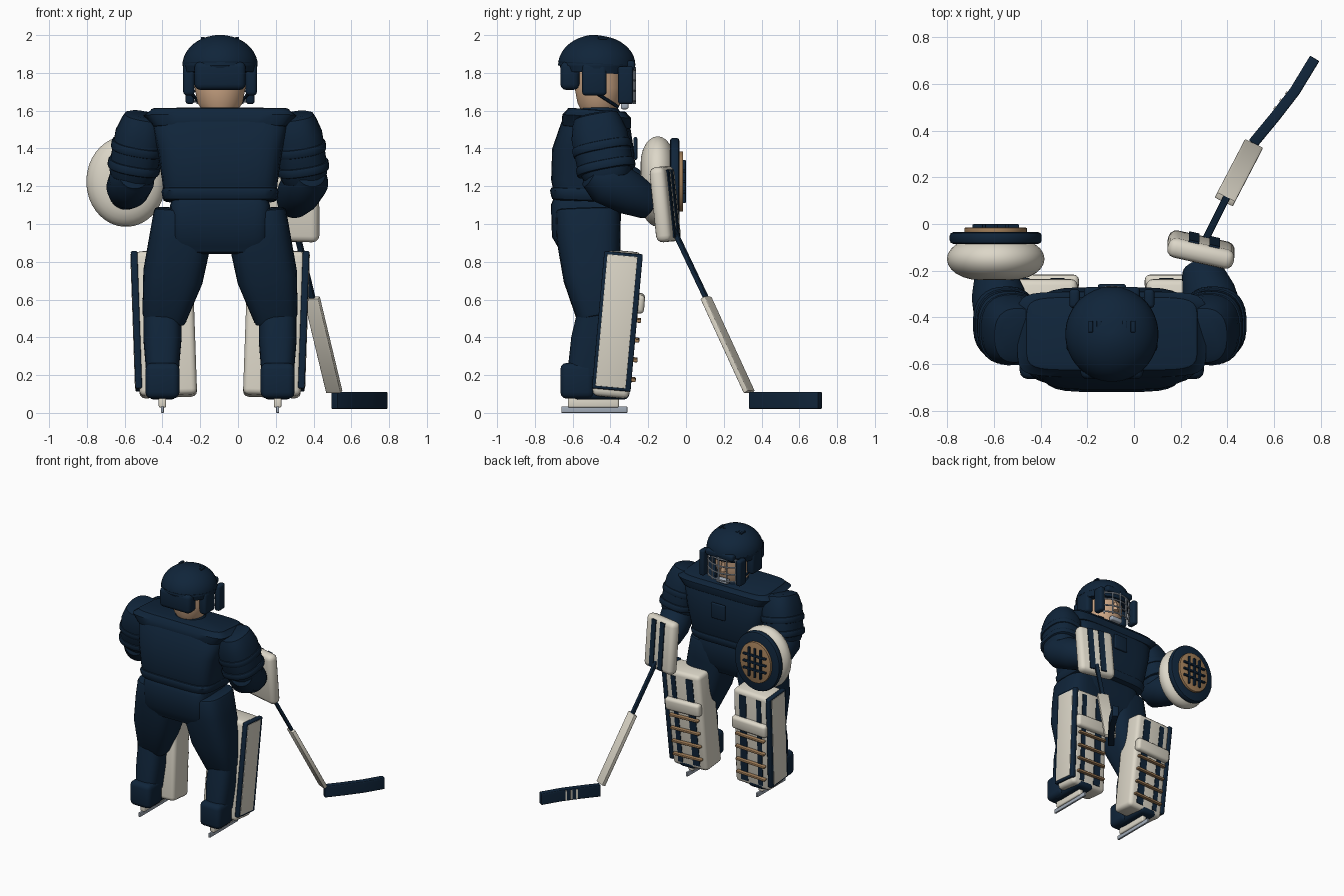
import bpy, bmesh, math
from mathutils import Vector, Matrix, Euler

if "Cube" in bpy.data.objects:
    bpy.data.objects.remove(bpy.data.objects["Cube"])


def material(name, rgb):
    m = bpy.data.materials.new(name)
    m.use_nodes = True
    m.diffuse_color = (*rgb, 1)
    m.node_tree.nodes["Principled BSDF"].inputs["Base Color"].default_value = (*rgb, 1)
    return m


NAVY = material("navy", (0.005, 0.018, 0.042))
CREAM = material("cream", (0.72, 0.68, 0.58))
SKIN = material("skin", (0.62, 0.39, 0.24))
TAN = material("tan leather", (0.36, 0.21, 0.10))
STEEL = material("steel", (0.36, 0.41, 0.48))
CX = -0.095  # middle of the body


def finish(bm, name, mat, matrix=Matrix()):
    bmesh.ops.recalc_face_normals(bm, faces=bm.faces)
    me = bpy.data.meshes.new(name)
    bm.to_mesh(me)
    bm.free()
    me.materials.append(mat)
    ob = bpy.data.objects.new(name, me)
    bpy.context.collection.objects.link(ob)
    ob.matrix_world = matrix
    bpy.ops.object.select_all(action="DESELECT")
    ob.select_set(True)
    bpy.context.view_layer.objects.active = ob
    bpy.ops.object.shade_smooth_by_angle(angle=math.radians(40))
    return ob


def box(name, mat, pos, size, bevel=0.0, rot=(0, 0, 0), frame=Matrix()):
    bm = bmesh.new()
    bmesh.ops.create_cube(bm, size=1, matrix=Matrix.Diagonal((*size, 1)))
    if bevel:
        bmesh.ops.bevel(bm, geom=bm.edges[:], offset=bevel, segments=3,
                        profile=0.5, affect="EDGES")
    return finish(bm, name, mat, frame @ Matrix.LocRotScale(Vector(pos), Euler(rot), None))


def loft(name, mat, rings, power=2, ref=(1, 0, 0), n=28, soft=0.0):
    """Skin superellipse rings (point, half width, half depth) along a path."""
    rings = [(Vector(p), a, b) for p, a, b in rings]
    if soft:  # rounded ends
        for i, j in ((0, 1), (-1, -2)):
            p, a, b = rings[i]
            d = (rings[j][0] - p).normalized()
            extra = [(p, a - soft, b - soft),
                     (p + d * soft * 0.3, a - soft * 0.3, b - soft * 0.3),
                     (p + d * soft, a, b)]
            rings = extra + rings[1:] if i == 0 else rings[:-1] + extra[::-1]
    bm = bmesh.new()
    loops = []
    for i, (p, a, b) in enumerate(rings):
        t = (rings[min(i + 1, len(rings) - 1)][0] - rings[max(i - 1, 0)][0]).normalized()
        side = Vector(ref)
        side = (side - t * side.dot(t)).normalized()
        other = t.cross(side)
        loop = []
        for k in range(n):
            c, s = (f(math.tau * (k + 0.5) / n) for f in (math.cos, math.sin))
            u = math.copysign(abs(c) ** (2 / power), c)
            v = math.copysign(abs(s) ** (2 / power), s)
            loop.append(bm.verts.new(p + side * a * u + other * b * v))
        loops.append(loop)
    for l0, l1 in zip(loops, loops[1:]):
        for k in range(n):
            bm.faces.new((l0[k], l0[(k + 1) % n], l1[(k + 1) % n], l1[k]))
    bm.faces.new(loops[0])
    bm.faces.new(loops[-1])
    return finish(bm, name, mat)


def column(name, mat, levels, x=CX, **kw):
    """Vertical loft from (z, half width, back y, front y) levels."""
    return loft(name, mat, [((x, (b + f) / 2, z), w, (f - b) / 2) for z, w, b, f in levels], **kw)


def rod(name, mat, points, r, n=8):
    return loft(name, mat, [(p, r, r) for p in points], n=n, ref=(0.3, 0.2, 1))


# Torso, shoulder yoke, hem and pelvis
column("torso", NAVY, [(1.13, 0.30, -0.70, -0.31), (1.22, 0.305, -0.715, -0.29),
                       (1.38, 0.33, -0.71, -0.27), (1.54, 0.36, -0.66, -0.29)],
       power=5, soft=0.02)
column("hem_band", NAVY, [(1.12, 0.305, -0.715, -0.30), (1.19, 0.31, -0.72, -0.29)],
       power=5, soft=0.02)
column("shoulder_yoke", NAVY, [(1.51, 0.36, -0.66, -0.29), (1.57, 0.405, -0.655, -0.29),
                               (1.605, 0.37, -0.63, -0.31)], power=7, soft=0.012)
column("collar", NAVY, [(1.57, 0.13, -0.58, -0.34), (1.625, 0.105, -0.56, -0.36)], soft=0.012)
column("pelvis", NAVY, [(0.84, 0.25, -0.68, -0.38), (0.93, 0.26, -0.71, -0.35),
                        (1.14, 0.265, -0.715, -0.34)], power=6, soft=0.04)
box("chest_plate", NAVY, (CX, -0.268, 1.40), (0.12, 0.02, 0.12), 0.008)

# Head and helmet
column("head", SKIN, [(1.59, 0.085, -0.55, -0.37), (1.64, 0.12, -0.575, -0.345),
                      (1.72, 0.135, -0.59, -0.33), (1.87, 0.135, -0.59, -0.33)])
column("nose", SKIN, [(1.70, 0.022, -0.35, -0.30), (1.77, 0.012, -0.35, -0.315)], n=10)
column("helmet_dome", NAVY, [(1.84 + 0.16 * math.sin(a), 0.2 * math.cos(a),
                              -0.47 - 0.208 * math.cos(a), -0.47 + 0.203 * math.cos(a))
                             for a in [i * math.pi / 20.5 for i in range(11)]], n=40)
column("helmet_rim", NAVY, [(1.80, 0.192, -0.66, -0.29), (1.85, 0.2, -0.678, -0.267)], n=40)
box("neck_guard", NAVY, (CX, -0.615, 1.785), (0.27, 0.10, 0.15), 0.03)
box("brow_pad", NAVY, (CX, -0.31, 1.84), (0.24, 0.08, 0.05), 0.015)
box("chin_cup", STEEL, (CX, -0.325, 1.625), (0.10, 0.04, 0.035), 0.01)
for s, side in ((-1, "right"), (1, "left")):
    box(f"{side}_ear_guard", NAVY, (CX + s * 0.165, -0.485, 1.765), (0.06, 0.13, 0.17), 0.02)
    box(f"{side}_cage_mount", NAVY, (CX + s * 0.16, -0.32, 1.735), (0.045, 0.08, 0.2), 0.015)
    rod(f"{side}_chin_strap", NAVY, [(CX + s * 0.15, -0.47, 1.69), (CX + s * 0.09, -0.36, 1.62)], 0.009)
    for dx in (-0.018, 0.018):
        box(f"{side}_helmet_vent", NAVY, (CX + s * 0.073 + dx, -0.44, 1.984), (0.02, 0.05, 0.012), 0.003)


def cage_point(angle, z):
    return (CX + 0.185 * math.sin(angle), -0.46 + 0.19 * math.cos(angle), z)


for i in range(4):
    rod("cage_crossbar", STEEL, [cage_point(-0.95 + 0.19 * k, 1.65 + 0.055 * i) for k in range(11)], 0.006)
for i in range(5):
    a = -0.7 + 0.35 * i
    rod("cage_upright", STEEL, [cage_point(a, 1.635), cage_point(a, 1.83)], 0.006)

# Legs, skates and leg pads
for s, side in ((-1, "right"), (1, "left")):
    lx = CX + s * 0.305
    loft(f"{side}_trouser_leg", NAVY,
         [((CX + s * 0.20, -0.52, 1.08), 0.15, 0.17), ((CX + s * 0.21, -0.515, 0.92), 0.165, 0.17),
          ((CX + s * 0.25, -0.50, 0.72), 0.16, 0.15), ((CX + s * 0.30, -0.46, 0.49), 0.118, 0.115)],
         power=3.2, soft=0.02)
    box(f"{side}_hip_guard", NAVY, (CX + s * 0.325, -0.53, 0.86), (0.07, 0.19, 0.33), 0.025, (0.05, -s * 0.07, 0))
    loft(f"{side}_calf", NAVY, [((lx, -0.46, 0.55), 0.10, 0.11), ((lx, -0.49, 0.38), 0.10, 0.12),
                                ((lx, -0.53, 0.2), 0.085, 0.10)], power=3)
    box(f"{side}_boot", NAVY, (lx, -0.575, 0.17), (0.18, 0.18, 0.19), 0.035)
    box(f"{side}_boot_toe", NAVY, (lx, -0.45, 0.115), (0.15, 0.3, 0.09), 0.03)
    box(f"{side}_blade_holder", CREAM, (lx, -0.49, 0.055), (0.04, 0.27, 0.055), 0.01)
    box(f"{side}_skate_blade", STEEL, (lx, -0.485, 0.017), (0.016, 0.35, 0.034), 0.004)

    pad = Matrix.LocRotScale(Vector((CX + s * 0.297, -0.365, 0.47)), Euler((-0.09, s * 0.035, 0)), None)
    box(f"{side}_leg_pad", CREAM, (-s * 0.01, 0, 0), (0.305, 0.195, 0.77), 0.03, frame=pad)
    box(f"{side}_pad_outer_edge", NAVY, (s * 0.145, 0, 0.02), (0.035, 0.205, 0.73), 0.008, frame=pad)
    box(f"{side}_pad_outer_panel", CREAM, (s * 0.161, -0.005, 0.02), (0.009, 0.16, 0.70), 0.002, frame=pad)
    box(f"{side}_pad_face_stripe", NAVY, (-s * 0.075, 0.097, 0), (0.06, 0.009, 0.70), frame=pad)
    box(f"{side}_pad_face_stripe", NAVY, (s * 0.065, 0.097, 0), (0.04, 0.009, 0.70), frame=pad)
    box(f"{side}_knee_roll", CREAM, (-s * 0.01, 0.105, 0.12), (0.30, 0.06, 0.10), 0.022, frame=pad)
    for i in range(4):
        box(f"{side}_pad_strap", TAN, (-s * 0.01, 0.11, 0.03 - 0.105 * i), (0.25, 0.03, 0.018), 0.005, frame=pad)


# Arms: upper sleeve, elbow bands and forearm
def arm(side, shoulder, elbow, hand):
    a, e, h = map(Vector, (shoulder, elbow, hand))
    loft(f"{side}_upper_arm", NAVY, [(a, 0.11, 0.13), (a.lerp(e, 0.3), 0.13, 0.15),
                                     (a.lerp(e, 0.7), 0.13, 0.15), (e, 0.125, 0.13)], soft=0.04, power=2.5)
    loft(f"{side}_forearm", NAVY, [(e.lerp(h, -0.45), 0.09, 0.09), (e.lerp(h, -0.1), 0.12, 0.125),
                                   (e.lerp(h, 0.5), 0.115, 0.115), (h, 0.09, 0.09)], soft=0.03)
    for t in (0.5, 0.78):
        m = a.lerp(e, t)
        d = (e - a).normalized() * 0.025
        loft(f"{side}_sleeve_band", NAVY, [(m - d, 0.14, 0.158), (m + d, 0.14, 0.158)], soft=0.012, power=2.5)


arm("right", (-0.50, -0.48, 1.58), (-0.565, -0.41, 1.23), (-0.60, -0.19, 1.15))
arm("left", (0.30, -0.48, 1.58), (0.355, -0.41, 1.22), (0.285, -0.18, 1.10))

# Catching glove: rounded body, dark rim, leather palm and lacing
GX, GZ = -0.593, 1.225
loft("catcher_body", CREAM, [((GX, -0.15 + 0.09 * math.sin(a), GZ), 0.07 + 0.14 * math.cos(a), 0.10 + 0.14 * math.cos(a))
                             for a in [(i - 6) * math.pi / 12 for i in range(13)]], n=40)


def glove_disc(name, mat, y0, y1, rx, rz, soft):
    loft(name, mat, [((GX, y0, GZ), rx, rz), ((GX, y1, GZ), rx, rz)], n=40, soft=soft)


glove_disc("catcher_rim", NAVY, -0.085, -0.035, 0.198, 0.232, 0.015)
glove_disc("catcher_palm", TAN, -0.04, -0.016, 0.135, 0.16, 0.004)
for i in (-1, 0, 1):
    box("catcher_lace_upright", NAVY, (GX + i * 0.05, -0.01, GZ), (0.016, 0.018, 0.23), 0.004)
    box("catcher_lace_crossbar", NAVY, (GX, -0.01, GZ + i * 0.055), (0.20, 0.018, 0.016), 0.004)

# Blocker with two stripes
blocker = Matrix.LocRotScale(Vector((0.287, -0.11, 1.105)), Euler((0.10, 0.02, -0.22)), None)
box("blocker", CREAM, (0, 0, 0), (0.29, 0.085, 0.40), 0.035, frame=blocker)
for x in (-0.04, 0.05):
    box("blocker_stripe", NAVY, (x, 0.044, 0), (0.045, 0.009, 0.36), frame=blocker)

# Stick: shaft, paddle, bent blade and tape stripes
across = (0.9, -0.43, 0)
loft("stick_shaft", NAVY, [((0.305, -0.07, 0.98), 0.015, 0.012), ((0.40, 0.12, 0.58), 0.015, 0.012)],
     power=6, ref=across)
loft("stick_paddle", CREAM, [((0.39, 0.105, 0.61), 0.043, 0.015), ((0.51, 0.335, 0.11), 0.043, 0.015)],
     power=10, ref=across, soft=0.004)
path = [Vector(p) for p in ((0.51, 0.345, 0.066), (0.605, 0.46, 0.066), (0.69, 0.57, 0.066), (0.775, 0.71, 0.066))]
loft("stick_blade", NAVY, [(p, 0.045, 0.023) for p in path], power=10, ref=(0, 0, 1), soft=0.005)
d = (path[2] - path[1]).normalized()
for i in range(3):
    p = path[1] + d * (0.03 + 0.04 * i) + Vector((-d.y, d.x, 0)) * 0.024
    box("blade_stripe", CREAM, p, (0.013, 0.008, 0.075), rot=(0, 0, math.atan2(d.y, d.x)))
